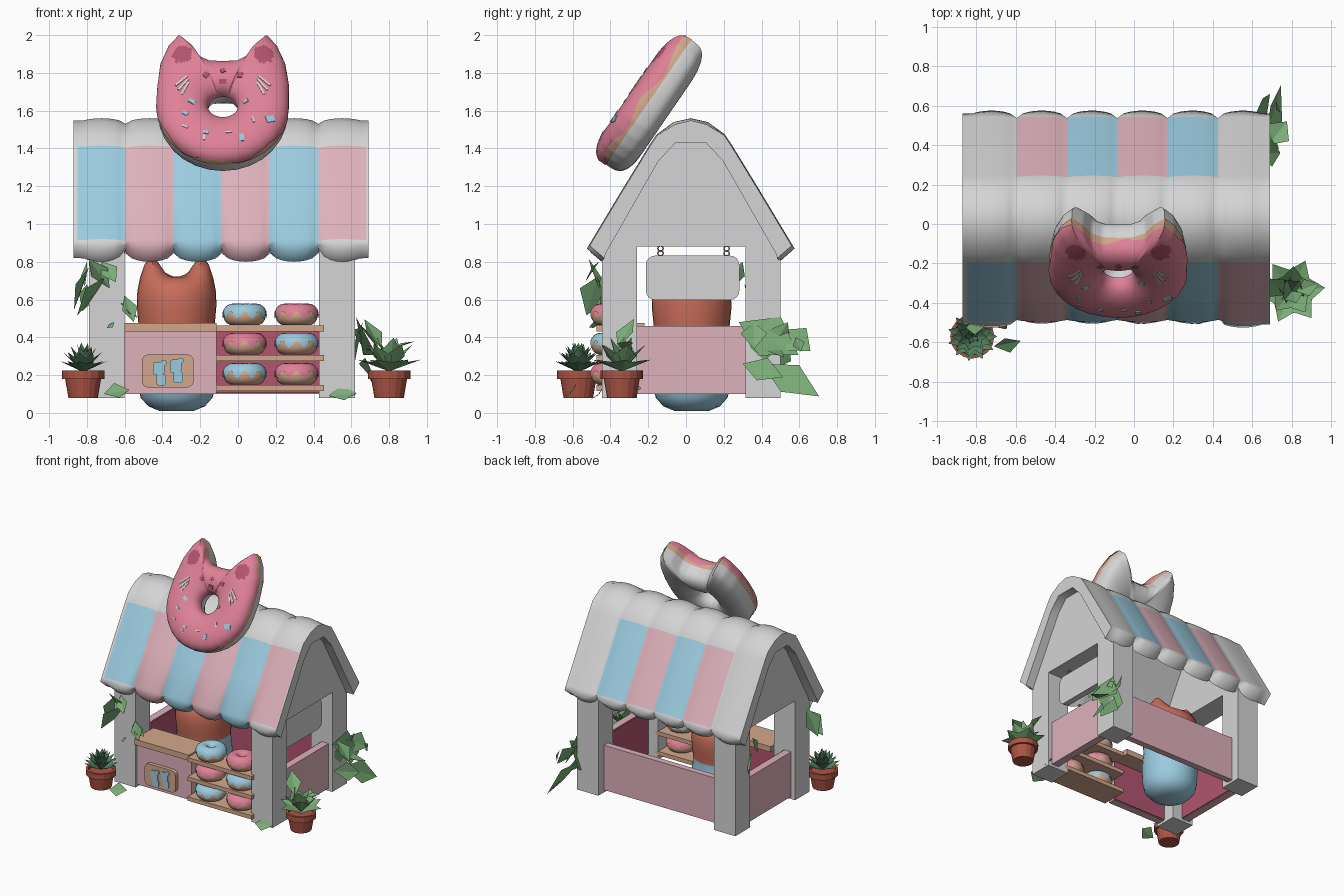
import bpy, bmesh, math
from math import sin, cos, pi, radians, hypot
from mathutils import Vector, Matrix

if "Cube" in bpy.data.objects:
    bpy.data.objects.remove(bpy.data.objects["Cube"])

def material(name, r, g, b):
    m = bpy.data.materials.new(name)
    m.diffuse_color = (r, g, b, 1)
    m.use_nodes = True
    m.node_tree.nodes["Principled BSDF"].inputs["Base Color"].default_value = m.diffuse_color
    return m

WHITE = material("off_white", .66, .66, .67)
ICING = material("icing_pink", .74, .22, .31)
DARK = material("deep_pink", .44, .09, .16)
PALE = material("pale_pink", .73, .44, .50)
BLUE = material("pastel_blue", .33, .60, .74)
TAN = material("biscuit", .65, .39, .26)
ORANGE = material("terracotta_light", .58, .15, .10)
POT = material("terracotta_dark", .42, .09, .06)
LEAF = material("leaf_green", .20, .42, .19)
DEEP = material("deep_green", .09, .21, .11)

def finish(name, bm, mats, smooth=0, recalc=True, matrix=None):
    if recalc:
        bmesh.ops.recalc_face_normals(bm, faces=bm.faces)
    me = bpy.data.meshes.new(name)
    bm.to_mesh(me)
    bm.free()
    for m in mats:
        me.materials.append(m)
    ob = bpy.data.objects.new(name, me)
    bpy.context.collection.objects.link(ob)
    if matrix:
        ob.matrix_world = matrix
    if smooth:
        bpy.ops.object.select_all(action='DESELECT')
        ob.select_set(True)
        bpy.context.view_layer.objects.active = ob
        bpy.ops.object.shade_smooth_by_angle(angle=radians(smooth))
    return ob

def prism(name, pts, axis, lo, hi, mat):
    """Extrude a 2D outline along x or y."""
    bm = bmesh.new()
    put = (lambda p, h: (h, *p)) if axis == 'x' else (lambda p, h: (p[0], h, p[1]))
    a, b = [[bm.verts.new(put(p, h)) for p in pts] for h in (lo, hi)]
    n = len(pts)
    bm.faces.new(a)
    bm.faces.new(b[::-1])
    for i in range(n):
        bm.faces.new((a[i], a[(i + 1) % n], b[(i + 1) % n], b[i]))
    return finish(name, bm, [mat])

def box(name, x0, x1, y0, y1, z0, z1, mat):
    return prism(name, [(x0, z0), (x1, z0), (x1, z1), (x0, z1)], 'y', y0, y1, mat)

def rounded(cx, cy, w, h, r):
    return [(cx + sx * (w / 2 - r) + r * cos(a + k * pi / 8), cy + sy * (h / 2 - r) + r * sin(a + k * pi / 8))
            for sx, sy, a in ((1, 1, 0), (-1, 1, pi / 2), (-1, -1, pi), (1, -1, 1.5 * pi)) for k in range(5)]

def lathe(name, prof, seg, mats, loc, rule=None, warp=None, smooth=40):
    bm = bmesh.new()
    rows = [[bm.verts.new((r * cos(2 * pi * i / seg), r * sin(2 * pi * i / seg), z)) for i in range(seg)]
            for r, z in prof]
    for a, b in zip(rows, rows[1:]):
        for i in range(seg):
            bm.faces.new((a[i], a[(i + 1) % seg], b[(i + 1) % seg], b[i]))
    bm.faces.new(rows[0][::-1])
    bm.faces.new(rows[-1])
    for f in bm.faces:
        f.material_index = rule(f.calc_center_median()) if rule else 0
    for v in bm.verts:
        if warp:
            warp(v.co)
    return finish(name, bm, mats, smooth, matrix=Matrix.Translation(loc))

def ring(name, outline, hole, h, mats, matrix, f0=None, f1=None, grow=0, rule=None, steps=20, flat=1):
    """Doughnut body, or an icing shell between the tube angles f0 and f1."""
    bm = bmesh.new()
    n, grid = len(outline), []
    for u, v in outline:
        R, t = hypot(u, v), math.atan2(v, u)
        mid, w = (R + hole) / 2, (R - hole) / 2 + grow
        lo, hi = (f0(t), f1) if f0 else (0, 2 * pi)
        row = []
        for j in range(steps + 1 if f0 else steps):
            p = lo + (hi - lo) * j / steps
            r = mid + w * cos(p)
            row.append(bm.verts.new((r * cos(t), r * sin(t),
                                     math.copysign((h + grow) * abs(sin(p)) ** flat, sin(p)))))
        grid.append(row)
    m = len(grid[0])
    for i in range(n):
        a, b = grid[i], grid[(i + 1) % n]
        for j in range(m - 1 if f0 else m):
            k = (j + 1) % m
            f = bm.faces.new((a[j], b[j], b[k], a[k]))
            f.material_index = rule(f.calc_center_median()) if rule else 0
    return finish(name, bm, mats, 50, False, matrix)

# ---- roof: scalloped cloth swept along x, stripes by column
X0, W, YC = -.85, .255, .025
half_out = [(.55, .87), (.52, .92), (.37, 1.17), (.22, 1.415), (.18, 1.475), (.09, 1.54), (0, 1.56)]
half_in = [(.47, .80), (.45, .845), (.31, 1.09), (.19, 1.30), (.17, 1.335), (.08, 1.43), (0, 1.43)]
both = lambda h: [(-d, z) for d, z in h] + [(d, z) for d, z in h[-2::-1]]
outer, inner = both(half_out), both(half_in)
N = len(outer)
xs = [X0 - .02] + [X0 + W * k / 8 for k in range(49)] + [X0 + 6 * W + .01]
bm = bmesh.new()
rows = []
for x in xs:
    t = (x - X0) / W
    s = math.sqrt(abs(sin(pi * t)))
    if t < .5 or t > 5.5:
        s = max(s, .6)
    ro, ri = [], []
    for i, ((d, z), (e, q)) in enumerate(zip(outer, inner)):
        sg = (d > 0) - (d < 0)
        k = (.03 if abs(d) < .1 else .012) * (s - 1)
        tip = .06 * (s - 1) if i in (0, N - 1) else 0
        tuck = .02 if i == 0 and .99 < t < 5.01 else 0
        ro.append(bm.verts.new((x, YC + d + sg * (k * .7 + tip * .5) + tuck, z + k - tip * .8 - tuck)))
        ri.append(bm.verts.new((x, YC + e + sg * tip * .5, q - tip * .8)))
    rows.append(ro + ri[::-1])
M = 2 * N
for c, (a, b) in enumerate(zip(rows, rows[1:])):
    col = (c - 1) // 8 if 1 <= c <= 48 else -1
    inside = 1 <= col <= 4
    for j in range(M):
        f = bm.faces.new((a[j], a[(j + 1) % M], b[(j + 1) % M], b[j]))
        front = col >= 0 and (j in (1, 2) or (inside and j in (0, M - 1)))
        if front or (inside and j in (N - 4, N - 3)):
            f.material_index = 1 + col % 2
for r in (rows[0], rows[-1]):
    for j in range(N - 1):
        bm.faces.new((r[j], r[j + 1], r[M - 2 - j], r[M - 1 - j]))
finish("striped_roof", bm, [WHITE, BLUE, PALE], 89)

# ---- posts and gables
for side, xa, xb in (("left", -.79, -.60), ("right", .43, .62)):
    box(side + "_front_post", xa, xb, -.445, -.26, .08, .88, WHITE)
    box(side + "_back_post", xa, xb, .315, .50, .08, .88, WHITE)
    prism(side + "_gable", [(-.445, .88), (.50, .88), (.22, 1.33), (.12, 1.44), (-.07, 1.44), (-.17, 1.33)],
          'x', xa, xb, WHITE)

# ---- low walls with dark lining; the stall has no floor
box("back_wall", -.60, .43, .38, .43, .10, .46, PALE)
box("back_wall_lining", -.60, .43, .372, .38, .105, .455, DARK)
for side, s in (("left", -1), ("right", 1)):
    cx = -.085 + s * .64
    box(side + "_wall", cx - .03, cx + .03, -.26, .315, .10, .46, PALE)
    li = cx - s * .034
    box(side + "_wall_lining", li - .004, li + .004, -.26, .315, .105, .455, DARK)

# ---- counter, its sign, open display shelves
box("counter_front", -.60, -.115, -.43, -.37, .10, .43, PALE)
box("counter_lining", -.60, -.115, -.37, -.362, .105, .43, DARK)
box("counter_top", -.60, -.115, -.46, -.22, .43, .475, TAN)
prism("counter_sign", rounded(-.372, .222, .275, .175, .035), 'y', -.46, -.43, TAN)
for x, dz in ((-.415, 0), (-.325, .012)):
    for dx, z, w, h in ((-.005, .245, .06, .07), (.008, .185, .05, .06), (.022, .275, .03, .03)):
        prism("sign_mark", rounded(x + dx, z + dz - .01, w, h, .014), 'y', -.468, -.459, BLUE)
circle = lambda r, n: [(r * cos(2 * pi * i / n), r * sin(2 * pi * i / n)) for i in range(n)]
for row, z in enumerate((.115, .275, .43)):
    box("shelf_board", -.115, .455, -.475, -.26, z, z + .032, TAN)
    for c, x in enumerate((.035, .31)):
        at = Matrix.Translation((x, -.39, z + .088))
        ring("dough_ring", circle(.113, 32), .015, .055, [TAN], at, steps=14)
        ring("ring_icing", circle(.113, 64), .015, .055, [BLUE if (row + c) % 2 == 0 else ICING], at,
             lambda t: .02 - .33 * sin(9 * t), pi + .2, .005, steps=12)

# ---- hanging plate on the right side with rings
prism("hanging_plate", rounded(.035, .715, .495, .235, .05), 'x', .50, .55, WHITE)
for y in (-.135, .215):
    for z in (.845, .87):
        ring("hanger_ring", circle(.018, 12), .010, .005, [PALE],
             Matrix.Translation((.525, y, z)) @ Matrix.Rotation(pi / 2, 4, 'Y'), steps=6)

# ---- shopkeeper figure: egg body with two ear peaks
def ears(co):
    if co.z > .5:
        co.z += .12 * math.exp(-((abs(co.x) - .138) / .06) ** 2 - (co.y / .10) ** 2) * min(1, (co.z - .5) / .15)
lathe("shopkeeper", [(.09, .01), (.15, .035), (.19, .08), (.205, .14), (.21, .28), (.20, .38), (.198, .43), (.203, .48),
      (.211, .56), (.208, .62), (.194, .665), (.17, .695), (.14, .71), (.11, .718), (.06, .72), (.02, .72)], 32,
      [BLUE, ORANGE], (-.325, .03, 0), lambda c: int(c.z > .43), ears)

# ---- big eared ring sign on the roof
HS, HOLE, FLAT = .112, .085, .62
tilt = Matrix.Translation((-.08, -.213, 1.60)) @ Matrix.Rotation(radians(55.6), 4, 'X')
top = [(.345, 0), (.345, .12), (.325, .27), (.285, .38), (.235, .445), (.18, .39), (.135, .31), (.08, .275), (0, .268)]
pts = top + [(-u, v) for u, v in top[-2::-1]]
pts += [(.345 * cos(pi + k * pi / 14), .355 * sin(pi + k * pi / 14)) for k in range(1, 14)]
shape = []
for (a, b), (c, d) in zip(pts, pts[1:] + pts[:1]):
    shape += [(a + (c - a) * k / 5, b + (d - b) * k / 5) for k in range(5)]
ring("sign_back", shape, HOLE, HS, [WHITE], tilt, steps=32, flat=FLAT)
ring("sign_dough", shape, HOLE, HS, [TAN], tilt, lambda t: .03, 1.2, .004, flat=FLAT)
ear_mark = lambda c: int(((abs(c.x) - .215) / .052) ** 2 + ((c.y - .285) / .06) ** 2 < 1 and c.z > .02)
ring("sign_icing", shape, HOLE, HS, [ICING, DARK], tilt, lambda t: .2 + .12 * sin(7 * t + 1), pi - .05, .009,
     ear_mark, 44, FLAT)

def flecks(name, mat, items):
    """Thin plates laid on the curved icing: u, v, length, width, spin."""
    bm = bmesh.new()
    for u, v, l, w, spin in items:
        P = max(shape, key=lambda p: (p[0] * u + p[1] * v) / hypot(*p))
        r, R = hypot(u, v), hypot(*P)
        mid, wd = (R + HOLE) / 2, (R - HOLE) / 2 + .009
        q = max(-.9, min(.9, (r - mid) / wd))
        H, e = HS + .009, 1 - q * q
        g = H * FLAT * q * e ** (FLAT / 2 - 1) / wd
        rot = Vector((u / r * g, v / r * g, 1)).to_track_quat('Z', 'Y').to_matrix().to_4x4()
        bmesh.ops.create_cube(bm, size=1, matrix=Matrix.Translation((u, v, H * e ** (FLAT / 2))) @ rot
                              @ Matrix.Rotation(spin, 4, 'Z') @ Matrix.Diagonal((l, w, .008, 1)))
    finish(name, bm, [mat], matrix=tilt)

flecks("sign_face", DARK, [(-.09, .155, .03, .03, .4), (.09, .155, .03, .03, .4), (0, .175, .025, .025, .4),
                           (0, .115, .04, .028, 0)])
flecks("sign_whiskers", WHITE, [(s * (.2 + .01 * k), .06 + .024 * k, .085, .011, s * (.15 + .1 * k))
                                for s in (-1, 1) for k in range(3)]
       + [(.16, -.14, .035, .01, 1), (-.2, -.18, .035, .01, .3), (.03, -.22, .035, .01, 0), (-.1, -.25, .03, .01, 2)])
flecks("sign_sprinkles", BLUE, [(-.165, -.02, .035, .025, 1), (.25, -.13, .045, .035, 2.4), (-.2, -.1, .03, .018, .5),
                                (.12, -.01, .03, .018, 2), (-.09, -.22, .03, .018, .2), (.1, -.25, .04, .025, 1.2)])

# ---- plants
def leaves(name, mat, items, roll=0):
    """Folded kite leaves: base point, heading, rise, length, width."""
    bm = bmesh.new()
    for p, az, el, l, w in items:
        d = Vector((cos(az) * cos(el), sin(az) * cos(el), sin(el)))
        s = Matrix.Rotation(roll, 3, d) @ Vector((-sin(az), cos(az), 0))
        up = d.cross(s)
        b = Vector(p)
        v = [bm.verts.new(c) for c in (b, b + d * l * .5 + s * w / 2 + up * w * .12, b + d * l,
                                       b + d * l * .5 - s * w / 2 + up * w * .12)]
        for f in (bm.faces.new((v[0], v[1], v[2])), bm.faces.new((v[0], v[2], v[3]))):
            f.normal_update()
            if f.normal.z < 0:
                f.normal_flip()
    finish(name, bm, [mat], recalc=False)

def pot(name, x, y):
    lathe(name, [(.078, .08), (.095, .18), (.112, .18), (.112, .225), (.095, .225), (.09, .205)], 16, [POT],
          (x, y, 0), smooth=0)
pot("left_pot", -.82, -.57)
pot("right_pot", .80, -.34)
leaves("succulent", DEEP, [((-.82, -.57, .215), 2 * pi * (i + .5 * k) / n, radians(e), l, .075)
       for k, (n, e, l) in enumerate(((11, 25, .14), (9, 45, .15), (7, 62, .155), (5, 78, .16))) for i in range(n)])
leaves("broad_leaf_plant", LEAF, [((.80, -.34, .22), 2 * pi * i / n + e, radians(e), l, .13)
       for n, e, l in ((6, 20, .18), (5, 48, .19), (3, 70, .19)) for i in range(n)])
leaves("broad_leaf_extra", LEAF, [((.76, -.36, .34), 2.4, .9, .20, .12), ((.82, -.34, .34), .3, .3, .13, .09)])

# climbing leaves on the posts and fallen leaves
leaves("front_vine", LEAF, [((-.68, -.46, .66), 3.6, .9, .20, .11), ((-.70, -.47, .72), 3.5, -.9, .26, .16),
       ((-.72, -.46, .80), 5.5, -.8, .15, .10), ((-.62, -.46, .58), .3, -.7, .12, .08),
       ((-.79, -.40, .77), 3.6, -1.2, .24, .15), ((-.60, -.45, .62), -.5, -1.2, .15, .09),
       ((-.68, -.46, .47), 5, -.3, .06, .05)], .7)
leaves("back_vine", LEAF, [((.64, .28, .48), 1.5, -.5, .36, .26), ((.66, .54, .48), 4.4, -1.0, .36, .26),
       ((.66, .40, .26), 1.3, -.5, .36, .18), ((.72, .58, .40), 1.4, -1.2, .08, .07),
       ((.60, .52, .44), 1.0, -.6, .20, .16), ((.64, .30, .26), 1.2, -.3, .24, .14)], 1.1)
leaves("back_vine_side", LEAF, [((.63, .36, .48), 0, -.9, .18, .14), ((.68, .40, .34), .9, -.3, .16, .14)])
leaves("side_vine", LEAF, [((-.80, .30, .80), 4.5, -1.2, .14, .09), ((-.80, .31, .68), 1.9, -1.1, .16, .10)], 1)
leaves("fallen_leaves", LEAF, [((-.71, -.62, .10), .2, .15, .14, .11), ((.48, -.47, .09), .1, .1, .15, .11),
       ((.56, -.32, .11), 1.0, .2, .10, .09)], .8)
